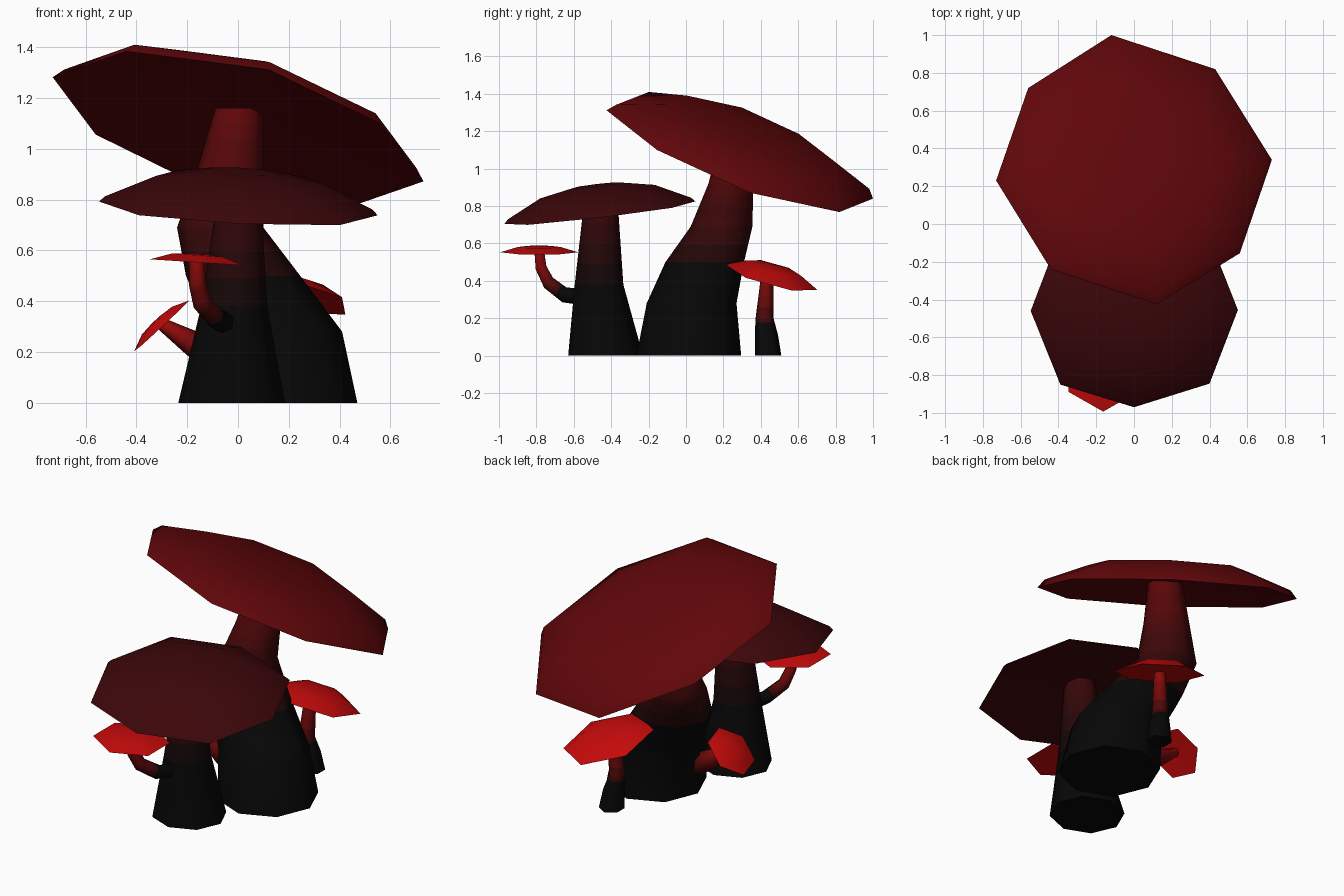
import bpy, bmesh, math
from mathutils import Vector, Quaternion

if "Cube" in bpy.data.objects:
    bpy.data.objects.remove(bpy.data.objects["Cube"])

BLACK = (0.002, 0.002, 0.002)
DEEP = (0.045, 0.002, 0.003)
DARK = (0.12, 0.002, 0.003)
STALK = (0.3, 0.003, 0.003)
BRIGHT = (0.56, 0.003, 0.003)


def material(name, rgb):
    m = bpy.data.materials.get(name) or bpy.data.materials.new(name)
    m.diffuse_color = (*rgb, 1)
    m.use_nodes = True
    m.node_tree.nodes["Principled BSDF"].inputs["Base Color"].default_value = m.diffuse_color
    return m


def blend(a, b, t):
    return tuple(p + (q - p) * t for p, q in zip(a, b))


def loft(name, rings, mats, bands, sharp):
    """Skin a list of vertex rings; bands gives the material slot of each strip."""
    bm = bmesh.new()
    vr = [[bm.verts.new(p) for p in r] for r in rings]
    n = len(rings[0])
    for lo, hi, slot in zip(vr, vr[1:], bands):
        for i in range(n):
            j = (i + 1) % n
            bm.faces.new((lo[i], lo[j], hi[j], hi[i])).material_index = slot
    bm.faces.new(vr[0][::-1]).material_index = bands[0]
    bm.faces.new(vr[-1]).material_index = bands[-1]
    bmesh.ops.recalc_face_normals(bm, faces=bm.faces)
    me = bpy.data.meshes.new(name)
    bm.to_mesh(me)
    bm.free()
    for m in mats:
        me.materials.append(m)
    ob = bpy.data.objects.new(name, me)
    bpy.context.collection.objects.link(ob)
    bpy.ops.object.select_all(action='DESELECT')
    ob.select_set(True)
    bpy.context.view_layer.objects.active = ob
    bpy.ops.object.shade_smooth_by_angle(angle=math.radians(sharp))
    return ob


def polygon(rx, ry, sides, turn=0):
    angles = [math.radians(turn) + math.tau * i / sides for i in range(sides)]
    return [(rx * math.cos(t), ry * math.sin(t)) for t in angles]


def cap(name, centre, outline, slope, profile, rgb):
    """Tilted cap: profile is (scale, height) from the underside to the crown."""
    a, b = slope
    up = Vector((-a, -b, 1)).normalized()
    rings = [[Vector(centre) + s * Vector((x, y, a * x + b * y)) + up * h
              for x, y in outline] for s, h in profile]
    return loft(name, rings, [material(name + "_red", rgb)], [0] * (len(rings) - 1), 42)


def stem(name, path, sides, rgb, turn=0, follow=False, steps=4):
    """Path points are (x, y, z, rx, ry, redness); colour fades up the stem."""
    pts = [Vector(p[:3]) for p in path]
    keys = []
    for k, p in enumerate(path):
        q = Quaternion()
        if follow:
            d = pts[min(k + 1, len(pts) - 1)] - pts[max(k - 1, 0)]
            q = Vector((0, 0, 1)).rotation_difference(d)
        keys.append([pts[k] + q @ Vector((x, y, 0))
                     for x, y in polygon(p[3], p[4], sides, turn)])
    rings, bands, levels = [keys[0]], [], 8
    for k in range(len(keys) - 1):
        n = steps if path[k][5] != path[k + 1][5] else 1
        for s in range(n):
            f = (s + 1) / n
            rings.append([u.lerp(v, f) for u, v in zip(keys[k], keys[k + 1])])
            red = path[k][5] + (path[k + 1][5] - path[k][5]) * (s + 0.5) / n
            bands.append(round(red * levels))
    mats = [material(f"{name}_{i}", blend(BLACK, rgb, i / levels)) for i in range(levels + 1)]
    return loft(name, rings, mats, bands, 65)


# Two large caps, slightly uneven octagons
cap("tall_cap", (0, 0.29, 1.075),
    [(0.73, 0.05), (0.43, 0.53), (-0.12, 0.71), (-0.56, 0.43),
     (-0.73, -0.06), (-0.44, -0.53), (0.12, -0.715), (0.56, -0.445)],
    (-0.253, -0.374),
    [(0.12, 0.06), (1, 0), (0.95, 0.045), (0.62, 0.135), (0.25, 0.16)], DARK)
cap("low_cap", (0, -0.46, 0.765),
    [(0.55, 0.005), (0.4, 0.385), (0, 0.51), (-0.4, 0.385),
     (-0.547, 0), (-0.39, -0.39), (0, -0.51), (0.4, -0.385)],
    (-0.05, 0.118),
    [(0.15, 0.05), (1, 0), (0.96, 0.022), (0.6, 0.113), (0.25, 0.147)], DEEP)

# Three small caps
small = [(0.1, 0.01), (1, 0), (0.55, 0.028), (0.2, 0.033)]
cap("front_small_cap", (-0.163, -0.785, 0.553), polygon(0.212, 0.208, 6, 30),
    (-0.065, 0), small, BRIGHT)
cap("side_small_cap", (-0.30, -0.005, 0.303), polygon(0.112, 0.16, 6, -14),
    (0.93, 0.03), small, BRIGHT)
cap("back_small_cap", (0.2, 0.455, 0.42), polygon(0.25, 0.247, 6, 27), (-0.19, -0.265),
    [(0.1, 0.01), (1, 0), (0.6, 0.05), (0.2, 0.06)], BRIGHT)

# Thick leaning stems
stem("tall_stem", [(0.19, 0.015, 0, 0.28, 0.28, 0),
                   (0.15, 0.03, 0.28, 0.26, 0.24, 0),
                   (0.02, 0.10, 0.50, 0.225, 0.21, 0.05),
                   (-0.07, 0.19, 0.69, 0.17, 0.165, 0.3),
                   (-0.03, 0.24, 0.92, 0.13, 0.12, 0.65),
                   (0.005, 0.27, 1.16, 0.094, 0.09, 1)], 8, DARK)
stem("low_stem", [(-0.025, -0.43, 0, 0.21, 0.2, 0),
                  (-0.015, -0.465, 0.38, 0.13, 0.13, 0),
                  (0.005, -0.455, 0.82, 0.085, 0.09, 1)], 8, DEEP)

# Thin stems of the small caps
stem("front_small_stem", [(-0.03, -0.52, 0.31, 0.045, 0.045, 0),
                          (-0.08, -0.65, 0.325, 0.042, 0.042, 0),
                          (-0.14, -0.735, 0.39, 0.038, 0.038, 0.3),
                          (-0.16, -0.775, 0.47, 0.034, 0.034, 0.7),
                          (-0.162, -0.785, 0.565, 0.03, 0.03, 1)], 6, STALK, 0, True)
stem("side_small_stem", [(-0.08, 0.0, 0.17, 0.065, 0.065, 0.1),
                         (-0.18, 0.0, 0.235, 0.05, 0.05, 0.6),
                         (-0.30, -0.005, 0.31, 0.025, 0.025, 1)], 6, STALK, 0, True)
stem("back_small_stem", [(0.19, 0.44, 0, 0.07, 0.07, 0),
                         (0.18, 0.43, 0.11, 0.06, 0.062, 0),
                         (0.165, 0.42, 0.2, 0.045, 0.048, 0.1),
                         (0.18, 0.435, 0.435, 0.032, 0.033, 1)], 6, STALK, 30)
